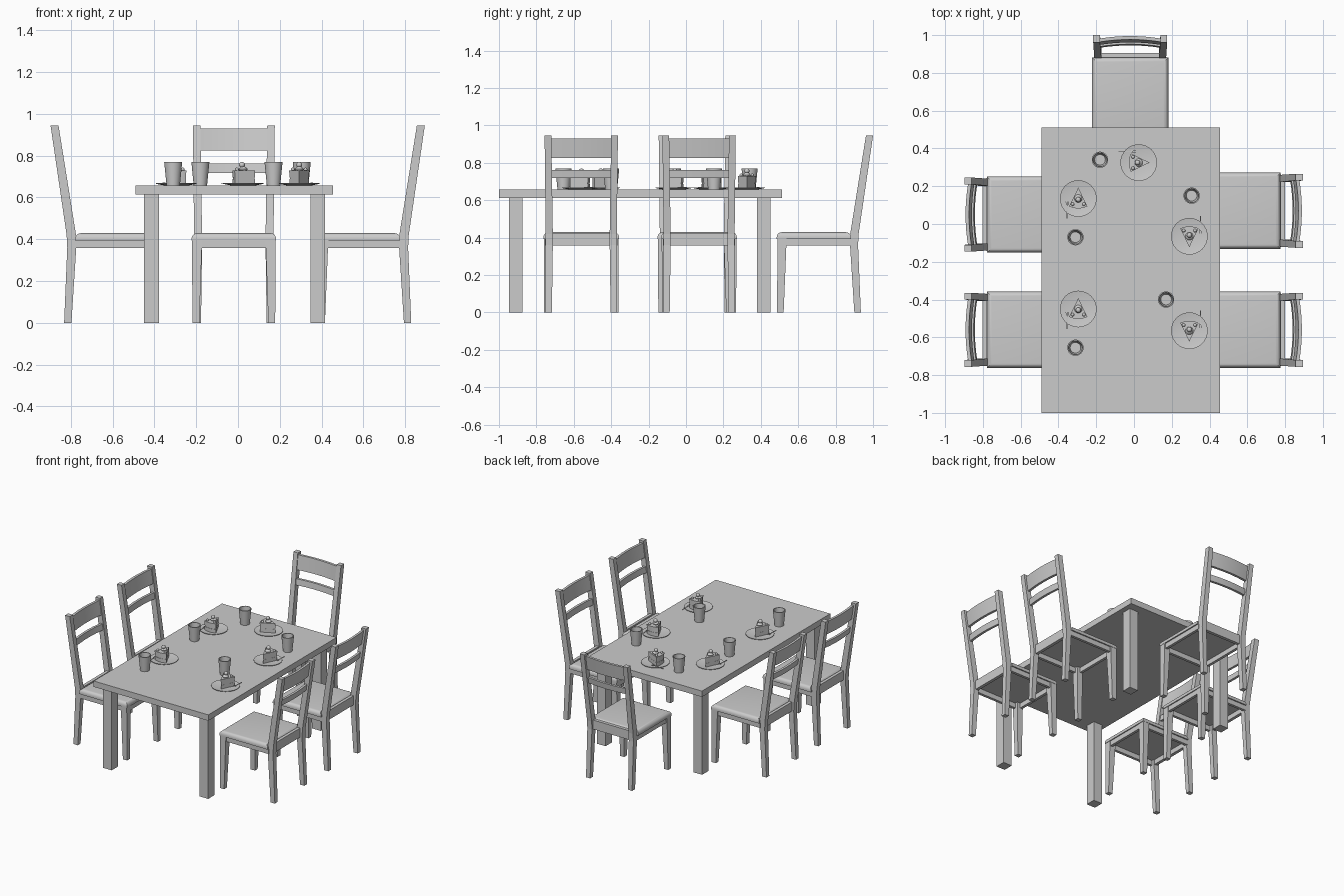
import bpy, bmesh, math
from mathutils import Matrix, Vector

if "Cube" in bpy.data.objects:
    bpy.data.objects.remove(bpy.data.objects["Cube"])

TOP = 0.657  # table surface height


def finish(bm, name, smooth=False):
    bmesh.ops.recalc_face_normals(bm, faces=bm.faces)
    me = bpy.data.meshes.new(name)
    bm.to_mesh(me)
    bm.free()
    if smooth:
        me.shade_smooth()
        me.set_sharp_from_angle(angle=math.radians(35))
    return me


def loft(name, sections):
    """Stack of rectangles (x0, x1, y0, y1, z), capped at both ends."""
    bm = bmesh.new()
    rings = [[bm.verts.new(p) for p in ((a, c, z), (b, c, z), (b, d, z), (a, d, z))]
             for a, b, c, d, z in sections]
    for lo, hi in zip(rings, rings[1:]):
        for i in range(4):
            j = (i + 1) % 4
            bm.faces.new((lo[i], lo[j], hi[j], hi[i]))
    bm.faces.new(rings[0])
    bm.faces.new(rings[-1])
    return finish(bm, name)


def box(name, x0, x1, y0, y1, z0, z1):
    return loft(name, [(x0, x1, y0, y1, z0), (x0, x1, y0, y1, z1)])


def prism(name, pts, z0, z1, smooth=False):
    """Extrude a flat outline upwards."""
    bm = bmesh.new()
    f = bm.faces.new([bm.verts.new((x, y, z0)) for x, y in pts])
    r = bmesh.ops.extrude_face_region(bm, geom=[f])
    bmesh.ops.translate(bm, vec=(0, 0, z1 - z0),
                        verts=[v for v in r["geom"] if isinstance(v, bmesh.types.BMVert)])
    return finish(bm, name, smooth)


def lathe(name, profile, n=32):
    bm = bmesh.new()
    vs = [bm.verts.new((r, 0, z)) for r, z in profile]
    es = [bm.edges.new(p) for p in zip(vs, vs[1:])]
    bmesh.ops.spin(bm, geom=vs + es, axis=(0, 0, 1), cent=(0, 0, 0),
                   angle=2 * math.pi, steps=n)
    bmesh.ops.remove_doubles(bm, verts=bm.verts, dist=1e-5)
    return finish(bm, name, True)


def ball(name, loc, r):
    bm = bmesh.new()
    bmesh.ops.create_uvsphere(bm, u_segments=16, v_segments=10, radius=r,
                              matrix=Matrix.Translation(loc))
    return finish(bm, name, True)


def place(parts, loc=(0, 0, 0), turn=0):
    for me in parts:
        ob = bpy.data.objects.new(me.name, me)
        ob.location = loc
        ob.rotation_euler.z = math.radians(turn)
        bpy.context.collection.objects.link(ob)


# table
place([box("table_top", -0.49, 0.455, -1.0, 0.512, 0.613, TOP)])
for x in (-0.45, 0.346):
    for y in (-0.947, 0.38):
        place([box("table_leg", x, x + 0.071, y, y + 0.073, 0, 0.613)])


# chair: origin under the top of the backrest, facing -y
def back_y(z):
    return -0.08 + 0.08 * (z - 0.40) / 0.545


def curved_rail(name, z0, z1, bow=0.014, n=8):
    bm = bmesh.new()
    rings = []
    for i in range(n + 1):
        t = 2 * i / n - 1
        off = bow * (1 - t * t) - 0.026
        rings.append([bm.verts.new((0.168 * t, back_y(z) + off + d, z))
                      for z, d in ((z0, -0.009), (z0, 0.009), (z1, 0.009), (z1, -0.009))])
    for a, b in zip(rings, rings[1:]):
        for i in range(4):
            j = (i + 1) % 4
            bm.faces.new((a[i], a[j], b[j], b[i]))
    bm.faces.new(rings[0])
    bm.faces.new(rings[-1])
    return finish(bm, name, True)


def seat_cushion():
    bm = bmesh.new()
    bmesh.ops.create_cube(bm, size=1)
    for v in bm.verts:
        v.co = Vector((v.co.x * 0.404, v.co.y * 0.397 - 0.3165, v.co.z * 0.036 + 0.411))
    top = [e for e in bm.edges if all(v.co.z > 0.42 for v in e.verts)]
    bmesh.ops.bevel(bm, geom=top, offset=0.026, segments=5, profile=0.5, affect='EDGES')
    return finish(bm, "seat_cushion", True)


def span(s, a, b):
    return tuple(sorted((s * a, s * b)))


chair = [seat_cushion(),
         curved_rail("top_back_rail", 0.825, 0.93),
         curved_rail("lower_back_rail", 0.718, 0.762),
         box("front_apron", -0.16, 0.16, -0.508, -0.488, 0.357, 0.393),
         box("back_apron", -0.16, 0.16, -0.118, -0.095, 0.357, 0.425)]
for s in (-1, 1):
    chair += [
        loft("back_post", [(*span(s, 0.157, 0.19), -0.10, -0.065, 0),
                           (*span(s, 0.152, 0.19), -0.123, -0.08, 0.36),
                           (*span(s, 0.152, 0.19), -0.122, -0.077, 0.42),
                           (*span(s, 0.16, 0.196), -0.038, 0, 0.945)]),
        loft("front_leg", [(*span(s, 0.165, 0.198), -0.513, -0.478, 0),
                           (*span(s, 0.152, 0.2), -0.511, -0.462, 0.393)]),
        box("side_apron", *span(s, 0.173, 0.193), -0.48, -0.115, 0.357, 0.393)]

place(chair, (-0.02, 1.0, 0))
for y in (0.05, -0.56):
    place(chair, (-0.897, y, 0), 90)
for y in (0.07, -0.56):
    place(chair, (0.894, y, 0), -90)


# plate with cake slice and fork
def slice_layer(name, grow, z0, z1):
    tip, r, half = 0.056 + grow, 0.107 + 2 * grow, math.radians(26)
    pts = [(0, tip)]
    for i in range(9):
        a = half * (i / 4 - 1)
        pts.append((r * math.sin(a), tip - r * math.cos(a)))
    return prism(name, pts, z0, z1, True)


fork = [(-0.0025, -0.05), (0.0025, -0.05), (0.002, 0.015), (0.007, 0.022), (0.007, 0.042),
        (0.004, 0.042), (0.003, 0.026), (-0.003, 0.026), (-0.004, 0.042), (-0.007, 0.042),
        (-0.007, 0.022), (-0.002, 0.015)]
fork_mesh = prism("fork", fork, 0, 0.002)
fork_mesh.transform(Matrix.Translation((-0.06, -0.057, 0.011)) @ Matrix.Rotation(0.04, 4, 'X'))

setting = [lathe("plate", [(0, 0), (0.055, 0), (0.097, 0.008), (0.097, 0.011),
                           (0.057, 0.004), (0, 0.004)]),
           slice_layer("lower_sponge", 0, 0.004, 0.031),
           slice_layer("cream_filling", -0.002, 0.031, 0.038),
           slice_layer("upper_sponge", 0, 0.038, 0.063),
           slice_layer("icing", 0.0015, 0.063, 0.073),
           lathe("cream_swirl", [(0, 0.073), (0.019, 0.073), (0.021, 0.078),
                                 (0.016, 0.086), (0.009, 0.09), (0, 0.091)], 16),
           ball("cherry", (0, -0.006, 0.099), 0.014)]
for x in (-0.03, 0.03):
    setting.append(ball("cream_dollop", (x, -0.03, 0.077), 0.009))
setting.append(fork_mesh)

for x, y, turn in ((0.025, 0.325, -90), (-0.295, 0.135, 0), (-0.295, -0.45, 0),
                   (0.293, -0.065, 180), (0.293, -0.565, 180)):
    place(setting, (x, y, TOP), turn)

# drinking glasses
glass = lathe("drinking_glass", [(0, 0), (0.032, 0), (0.043, 0.112), (0.037, 0.112),
                                 (0.028, 0.012), (0, 0.012)])
for x, y in ((-0.18, 0.34), (0.305, 0.15), (-0.31, -0.07), (0.17, -0.40), (-0.31, -0.655)):
    place([glass], (x, y, TOP))
